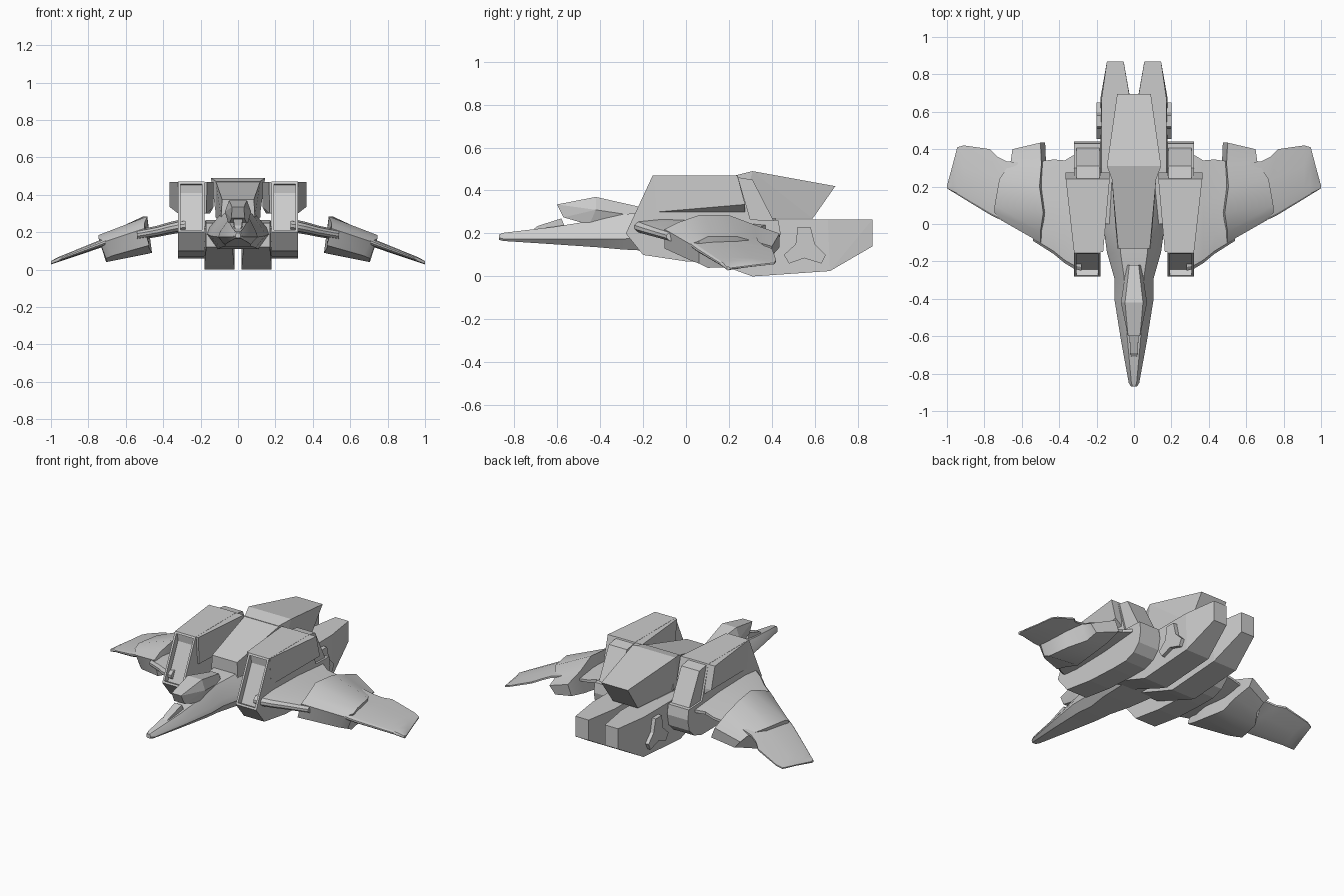
import bpy, bmesh
from mathutils import Vector

if "Cube" in bpy.data.objects:
    bpy.data.objects.remove(bpy.data.objects["Cube"])


def finish(name, bm, mirror=False, smooth=False):
    bmesh.ops.recalc_face_normals(bm, faces=bm.faces[:])
    me = bpy.data.meshes.new(name)
    bm.to_mesh(me)
    bm.free()
    ob = bpy.data.objects.new(name, me)
    bpy.context.collection.objects.link(ob)
    if smooth:
        bpy.ops.object.select_all(action='DESELECT')
        ob.select_set(True)
        bpy.context.view_layer.objects.active = ob
        bpy.ops.object.shade_smooth_by_angle(angle=0.5)
    if mirror:
        ob.modifiers.new("mirror", 'MIRROR').use_mirror_merge = False
    return ob


def loft_bm(rings):
    """Skin closed rings of equal length and cap both ends."""
    bm = bmesh.new()
    vs = [[bm.verts.new(p) for p in r] for r in rings]
    n = len(vs[0])
    for a, b in zip(vs, vs[1:]):
        for i in range(n):
            j = (i + 1) % n
            bm.faces.new((a[i], a[j], b[j], b[i]))
    bm.faces.new(vs[0])
    bm.faces.new(vs[-1])
    return bm


def slab_bm(pts):
    """Side profile of (y, z, x inner, x outer)."""
    return loft_bm([[(p[2], p[0], p[1]) for p in pts],
                    [(p[3], p[0], p[1]) for p in pts]])


def hull(name, pts, mirror=False):
    """Convex block from a side profile; (y, z, half width) is centred."""
    bm = bmesh.new()
    for p in pts:
        a, b = (-p[2], p[2]) if len(p) == 3 else p[2:]
        bm.verts.new((a, p[0], p[1]))
        bm.verts.new((b, p[0], p[1]))
    r = bmesh.ops.convex_hull(bm, input=bm.verts[:])
    junk = {v for v in r['geom_interior'] if isinstance(v, bmesh.types.BMVert)}
    bmesh.ops.delete(bm, geom=list(junk), context='VERTS')
    bmesh.ops.dissolve_limit(bm, angle_limit=0.03, verts=bm.verts[:], edges=bm.edges[:])
    return finish(name, bm, mirror)


# Fuselage: faceted sections (y, half width, bottom, chine, top)
rings = []
for y, w, zb, zm, zt in [(-.87, .015, .17, .18, .195), (-.85, .028, .165, .175, .203),
                         (-.62, .07, .15, .175, .23), (-.4, .105, .135, .175, .265),
                         (-.29, .105, .125, .175, .29), (-.15, .145, .118, .18, .30),
                         (0, .165, .11, .19, .31), (.42, .165, .11, .19, .28)]:
    half = [(w * .65, zb), (w, zm), (w * .92, zm + .3 * (zt - zm)), (w * .5, zt)]
    rings.append([(x, y, z) for x, z in half] + [(-x, y, z) for x, z in half[::-1]])
finish("fuselage", loft_bm(rings), smooth=True)

# Canopy and the small fairing ahead of it
hull("canopy", [(-.6, .335, .032), (-.57, .275, .035), (-.42, .37, .048), (-.42, .31, .07),
                (-.22, .325, .025), (-.22, .28, .04), (-.45, .24, .05)])
hull("nose_fairing", [(-.715, .215, .012), (-.69, .235, .02), (-.58, .27, .025),
                      (-.55, .2, .025), (-.7, .2, .02)])

# Dorsal spine: rising ramp and tail block
hull("dorsal_ramp", [(-.13, .28, .09), (-.13, .375, .085), (.26, .475, .12), (.3, .28, .12)])
hull("dorsal_block", [(.23, .47, .115), (.31, .49, .145), (.695, .42, .09),
                      (.59, .27, .085), (.25, .27, .115)])

# Engine nacelle with recessed intake
prof = [(-.28, .2), (-.155, .47), (.24, .47), (.3, .265), (.43, .26), (.44, .2),
        (.425, .13), (.38, .085), (.31, .06), (.2, .06), (0, .07), (-.2, .1)]
bm = slab_bm([(y, z, .18, .32) for y, z in prof])
bmesh.ops.recalc_face_normals(bm, faces=bm.faces[:])
bm.normal_update()
front = min((f for f in bm.faces if f.normal.z > .1), key=lambda f: f.calc_center_median().y)
bmesh.ops.inset_individual(bm, faces=[front], thickness=.017)
bmesh.ops.inset_individual(bm, faces=[front], thickness=.001, depth=-.035)
finish("engine_nacelle", bm, True)

# Flared shoulder on each nacelle, and the flap behind it
hull("nacelle_shoulder", [(-.15, .469, .165, .321), (-.135, .3, .17, .32),
                          (.24, .469, .13, .365), (.275, .335, .13, .365),
                          (.275, .3, .15, .32)], True)
hull("exhaust_flap", [(.22, .465, .185, .308), (.31, .45, .185, .308),
                      (.41, .255, .185, .308), (.25, .255, .185, .308)], True)

# Lower tail booms with side plates
hull("tail_boom", [(0, .12, .03, .17), (.24, .025, .02, .18), (.31, 0, .02, .18),
                   (.67, .025, .02, .18), (.868, .14, .055, .145), (.868, .265, .055, .145),
                   (.66, .265, .02, .175), (.3, .265, .02, .175), (0, .25, .03, .17)], True)
plate = [(.52, .23), (.58, .23), (.60, .15), (.65, .10), (.63, .06),
         (.55, .085), (.48, .06), (.455, .10), (.51, .15)]
finish("boom_side_plate", slab_bm([(y, z, .16, .2) for y, z in plate]), True)


def wing(name, stations):
    """Stations of (x, z, leading y, trailing y, thickness)."""
    up = [(0, .25), (.03, .7), (.2, 1), (.6, .85), (1, .25)]
    ring = up + [(f, -h) for f, h in up[::-1]]
    finish(name, loft_bm([[(x, a + f * (b - a), z + h * t / 2) for f, h in ring]
                          for x, z, a, b, t in stations]), True, True)


# Inner and outer wing panels
wing("inner_wing", [(.28, .235, -.25, .40, .07), (.32, .23, -.24, .37, .07),
                    (.37, .22, -.21, .34, .066), (.43, .205, -.16, .345, .06),
                    (.54, .185, -.09, .33, .055)])
wing("outer_wing", [(.62, .175, .0, .33, .05), (.68, .16, .01, .335, .045),
                    (.73, .14, .03, .36, .042), (.77, .125, .05, .40, .04),
                    (.91, .073, .135, .42, .03), (.945, .06, .157, .41, .028),
                    (.97, .05, .172, .315, .025), (1.0, .037, .19, .205, .018)])

# Mid-wing pod: tilted box sections swept along y
rings = []
for yi, yo, xi, xo, ti, to, bi, bo in [(-.10, .02, .5, .71, .22, .15, .13, .075),
                                       (-.04, .06, .5, .745, .25, .165, .115, .06),
                                       (.06, .1, .485, .745, .285, .185, .09, .04),
                                       (.2, .24, .505, .72, .285, .185, .085, .045),
                                       (.32, .33, .495, .66, .24, .16, .11, .07),
                                       (.435, .4, .5, .65, .2, .14, .135, .095)]:
    rings.append([(xi, yi, ti), (xo, yo, to), (xo - .04, yo, bo), (xi - .025, yi, bi)])
finish("wing_pod", loft_bm(rings), True, True)
